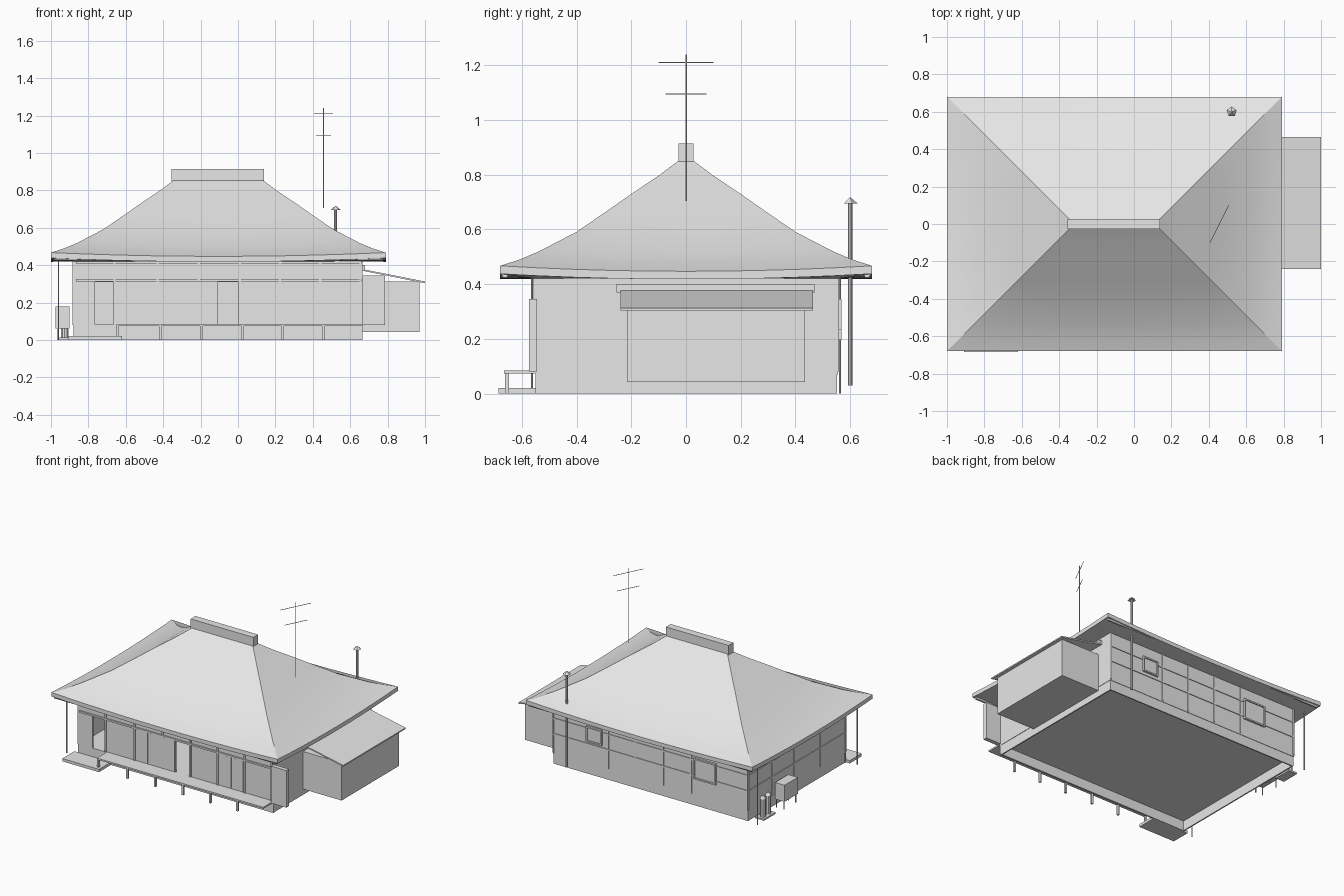
import bpy, bmesh, math
from mathutils import Vector

if "Cube" in bpy.data.objects:
    bpy.data.objects.remove(bpy.data.objects["Cube"], do_unlink=True)

grey = bpy.data.materials.new("plain_grey")
grey.use_nodes = True
grey.diffuse_color = (0.8, 0.8, 0.8, 1)
grey.node_tree.nodes["Principled BSDF"].inputs["Base Color"].default_value = (0.8, 0.8, 0.8, 1)


def finish(name, bm):
    bmesh.ops.recalc_face_normals(bm, faces=bm.faces)
    mesh = bpy.data.meshes.new(name)
    bm.to_mesh(mesh)
    bm.free()
    mesh.materials.append(grey)
    obj = bpy.data.objects.new(name, mesh)
    bpy.context.collection.objects.link(obj)
    return obj


def box(name, x, y, z):
    """Box from three (low, high) ranges."""
    bm = bmesh.new()
    bmesh.ops.create_cube(bm, size=1)
    for v in bm.verts:
        v.co = [r[0] + (c + 0.5) * (r[1] - r[0]) for c, r in zip(v.co, (x, y, z))]
    return finish(name, bm)


def rod(name, a, b, r1, r2=None, sides=8):
    """Cylinder or cone from point a to point b."""
    a, b = Vector(a), Vector(b)
    bm = bmesh.new()
    bmesh.ops.create_cone(bm, cap_ends=True, segments=sides, radius1=r1,
                          radius2=r1 if r2 is None else r2, depth=(b - a).length)
    turn = Vector((0, 0, 1)).rotation_difference(b - a)
    for v in bm.verts:
        v.co = turn @ v.co + (a + b) / 2
    return finish(name, bm)


# Main roof: concave hipped slopes with eaves that rise towards the corners
def roof():
    bm = bmesh.new()
    cx, hx, hy, n = -0.105, 0.895, 0.68, 10
    profile = [(0.13, 0.42), (0.0, 0.418), (0.0, 0.447), (0.07, 0.474), (0.14, 0.508), (0.28, 0.59),
               (0.38, 0.66), (0.48, 0.73), (0.58, 0.797), (0.655, 0.853)]
    rings = []
    for i, (d, z) in enumerate(profile):
        a, b = hx - d, hy - d
        corners = [(-a, -b), (a, -b), (a, b), (-a, b)]
        ring = []
        for k in range(4):
            p, q = Vector(corners[k]), Vector(corners[(k + 1) % 4])
            for s in range(n):
                t = s / n
                c = p.lerp(q, t)
                lift = 0.02 * (2 * t - 1) ** 2 * max(0, 1 - d / 0.3) if i else 0
                ring.append(bm.verts.new((cx + c.x, c.y, z + lift)))
        rings.append(ring)
    for lo, hi in zip(rings, rings[1:]):
        for j in range(4 * n):
            k = (j + 1) % (4 * n)
            bm.faces.new((lo[j], lo[k], hi[k], hi[j]))
    bm.faces.new(rings[-1])
    bm.faces.new(list(reversed(rings[0])))
    return finish("main_roof", bm)


main_roof = roof()
bpy.ops.object.select_all(action='DESELECT')
main_roof.select_set(True)
bpy.context.view_layer.objects.active = main_roof
bpy.ops.object.shade_smooth_by_angle(angle=math.radians(18))
box("ridge_cap", (-0.355, 0.14), (-0.027, 0.027), (0.845, 0.915))
for y in (-0.662, 0.662):
    rod("gutter", (-0.985, y, 0.434), (0.775, y, 0.434), 0.012, sides=6)
    rod("downpipe", (-0.96, y * 0.85, 0), (-0.96, y * 0.85, 0.43), 0.004, sides=6)

# Hollow foundation, floor and walls
L, R, F, B = -0.88, 0.665, -0.55, 0.555
T = 0.012
box("floor", (L, R), (F, B), (0.07, 0.082))
for name, z, o in (("foundation", (0, 0.08), 0.003), ("wall", (0.08, 0.43), 0)):
    box(name + "_left", (L + o, L + T), (F + o, B - o), z)
    box(name + "_right", (R - T, R - o), (F + o, B - o), z)
    box(name + "_back", (L + o, R - o), (B - T, B - o), z)
box("foundation_front", (L, R), (F, F + T), (0, 0.08))
for x in ((L, -0.765), (-0.665, -0.11), (0.01, R)):
    box("wall_front", x, (F, F + T), (0.08, 0.315))
box("wall_front_lintel", (L, R), (F, F + T), (0.31, 0.43))

# Front timber frame and sliding doors
posts = [-0.66, -0.43, -0.21, 0.01, 0.225, 0.44, 0.655]
for x in posts:
    box("front_upper_post", (x - 0.006, x + 0.006), (F - 0.008, F), (0.325, 0.42))
    if x not in (-0.21,):
        box("front_post", (x - 0.006, x + 0.006), (F - 0.008, F), (0.085, 0.32))
box("front_beam", (-0.865, 0.66), (F - 0.01, F), (0.313, 0.325))
box("front_top_beam", (-0.865, 0.66), (F - 0.01, F), (0.41, 0.422))
for x in ((-0.42, -0.325), (-0.325, -0.11), (0.235, 0.335), (0.335, 0.433)):
    box("sliding_door", (x[0] + 0.003, x[1] - 0.003), (F - 0.005, F), (0.09, 0.31))
box("shutter_box", (0.665, 0.785), (-0.575, -0.545), (0.08, 0.345))

# Veranda deck with legs, and the entrance step
box("deck", (-0.65, 0.665), (-0.665, F), (0.074, 0.085))
for x in posts[:-1]:
    box("deck_leg", (x + 0.008, x + 0.022), (-0.662, -0.648), (0, 0.075))
box("entrance_step", (-0.91, -0.62), (-0.685, F), (0, 0.02))

# Rails and posts on the back and left walls
for z in (0.21, 0.32):
    box("back_rail", (L, R), (B, B + 0.005), (z, z + 0.01))
    box("left_rail", (L - 0.005, L), (F, B), (z, z + 0.01))
for x in (-0.875, -0.43, -0.21, 0.01, 0.225, 0.66):
    box("back_post", (x - 0.005, x + 0.005), (B, B + 0.005), (0.08, 0.42))
for y in (-0.545, -0.26, 0.04, 0.285, 0.55):
    box("left_post", (L - 0.005, L), (y - 0.005, y + 0.005), (0.08, 0.42))


# Back windows: pane plus raised frame
def window(x0, x1, z0, z1):
    w = 0.01
    box("window_pane", (x0, x1), (B, B + 0.006), (z0, z1))
    for x in (x0, x1 - w):
        box("window_frame_side", (x, x + w), (B, B + 0.014), (z0, z1))
    for z in (z0, z1 - w):
        box("window_frame_rail", (x0, x1), (B, B + 0.014), (z, z + w))


window(0.27, 0.395, 0.235, 0.345)
window(-0.63, -0.455, 0.195, 0.345)

# Side annex with a lean-to roof
box("annex", (R, 0.97), (-0.215, 0.435), (0.043, 0.312))
lean_to = box("annex_roof", (0.67, 1.0), (-0.24, 0.465), (0.303, 0.312))
for v in lean_to.data.vertices:
    v.co.z += (1.0 - v.co.x) * 0.2
box("annex_flashing", (R, 0.68), (-0.255, 0.47), (0.37, 0.4))

# Flue pipe behind the house
rod("flue_pipe", (0.522, 0.6, 0.03), (0.522, 0.6, 0.7), 0.008)
rod("flue_cap", (0.522, 0.6, 0.695), (0.522, 0.6, 0.716), 0.028, 0.003, sides=5)

# Roof aerial
rod("aerial_mast", (0.457, 0, 0.705), (0.457, 0, 1.24), 0.003, sides=5)
for z, s in ((1.21, 1), (1.095, 0.75)):
    rod("aerial_arm", (0.457 - 0.05 * s, -0.1 * s, z), (0.457 + 0.05 * s, 0.1 * s, z), 0.002, sides=5)

# Heater box on legs and gas bottles on the left side
box("heater_box", (-0.975, -0.9), (0.13, 0.28), (0.06, 0.178))
for x in (-0.968, -0.91):
    for y in (0.137, 0.27):
        box("heater_leg", (x, x + 0.005), (y, y + 0.005), (0, 0.06))
box("bottle_plate", (-0.96, -0.89), (0.36, 0.49), (0, 0.012))
for y in (0.395, 0.455):
    rod("gas_bottle", (-0.927, y, 0.012), (-0.927, y, 0.14), 0.02, sides=10)
    rod("gas_bottle_top", (-0.927, y, 0.14), (-0.927, y, 0.16), 0.02, 0.008, sides=10)
